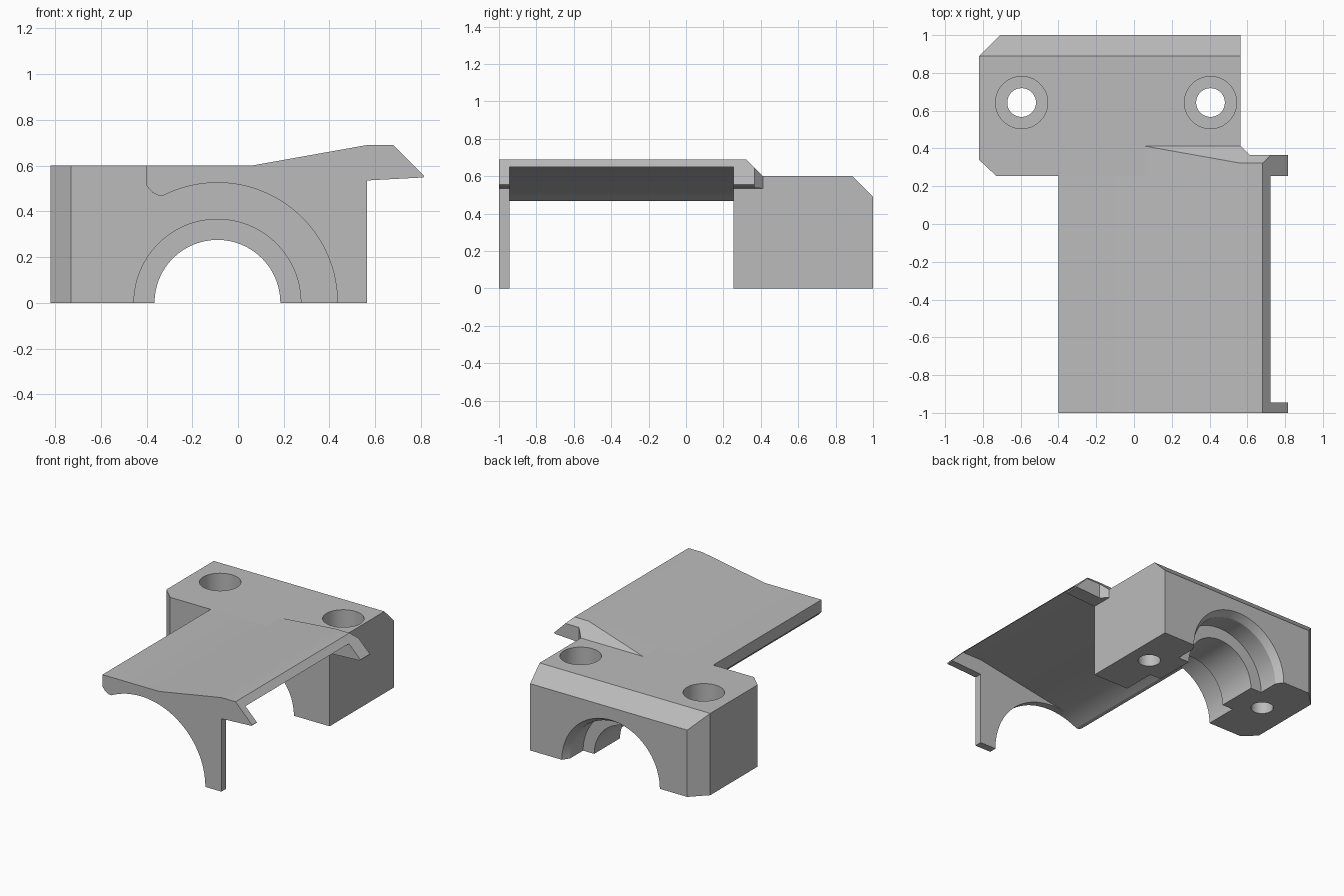
import bpy, bmesh
from math import cos, sin, pi, radians
from mathutils import Vector

cube = bpy.data.objects.get("Cube")
if cube:
    bpy.data.objects.remove(cube, do_unlink=True)

grey = bpy.data.materials.new("plain grey")
grey.use_nodes = True
grey.diffuse_color = (0.5, 0.5, 0.5, 1)
grey.node_tree.nodes["Principled BSDF"].inputs["Base Color"].default_value = (0.5, 0.5, 0.5, 1)


def finish(name, bm):
    bmesh.ops.recalc_face_normals(bm, faces=bm.faces)
    mesh = bpy.data.meshes.new(name)
    bm.to_mesh(mesh)
    bm.free()
    mesh.materials.append(grey)
    obj = bpy.data.objects.new(name, mesh)
    bpy.context.collection.objects.link(obj)
    return obj


def prism(name, points, lo, hi, axis="y", slices=()):
    """Extrude a flat outline along an axis, then trim it with (point, normal) planes."""
    def place(p, d):
        return Vector((p[0], d, p[1])) if axis == "y" else Vector((p[0], p[1], d))
    bm = bmesh.new()
    face = bm.faces.new([bm.verts.new(place(p, lo)) for p in points])
    new = bmesh.ops.extrude_face_region(bm, geom=[face])["geom"]
    shift = place((0, 0), hi - lo)
    bmesh.ops.translate(bm, vec=shift, verts=[v for v in new if isinstance(v, bmesh.types.BMVert)])
    for co, no in slices:
        geom = bm.verts[:] + bm.edges[:] + bm.faces[:]
        bmesh.ops.bisect_plane(bm, geom=geom, plane_co=co, plane_no=no, clear_outer=True)
        bmesh.ops.holes_fill(bm, edges=[e for e in bm.edges if e.is_boundary])
    return finish(name, bm)


def lathe(name, rings, centre, axis, count=96):
    """Stepped round cutter from (position, radius) rings."""
    bm = bmesh.new()
    loops = []
    for d, r in rings:
        loop = []
        for i in range(count):
            a = 2 * pi * i / count
            u, v = centre[0] + r * cos(a), centre[1] + r * sin(a)
            loop.append(bm.verts.new((u, d, v) if axis == "y" else (u, v, d)))
        loops.append(loop)
    for a, b in zip(loops, loops[1:]):
        for i in range(count):
            j = (i + 1) % count
            bm.faces.new((a[i], a[j], b[j], b[i]))
    bm.faces.new(loops[0])
    bm.faces.new(loops[-1])
    return finish(name, bm)


def cut(obj, cutter):
    mod = obj.modifiers.new("cut", "BOOLEAN")
    mod.operation, mod.solver, mod.object = "DIFFERENCE", "EXACT", cutter
    bpy.context.view_layer.objects.active = obj
    bpy.ops.object.modifier_apply(modifier=mod.name)
    bpy.data.objects.remove(cutter, do_unlink=True)


BORE_X, ARCH_R = -0.09, 0.525


def arch(start, end, count):
    angles = [radians(start + (end - start) * i / count) for i in range(count + 1)]
    return [(BORE_X + ARCH_R * cos(a), ARCH_R * sin(a)) for a in angles]


# Clamp block with bevelled left corners and sloped back edge
outline = [(-0.82, 0.34), (-0.73, 0.255), (0.565, 0.255), (0.565, 1), (-0.71, 1), (-0.82, 0.89)]
block = prism("clamp_block", outline, 0, 0.6, "z", [((0, 0.89, 0.6), (0, 1, 1))])

# Stepped shaft bore
cut(block, lathe("bore_cutter", [(0.1, 0.365), (0.5, 0.365), (0.5, 0.275), (0.8, 0.275),
                                 (0.8, 0.365), (0.95, 0.365), (1.05, 0.43)], (BORE_X, 0), "y"))

# Counterbored screw holes
for x in (-0.595, 0.405):
    cut(block, lathe("screw_cutter", [(-0.1, 0.076), (0.2, 0.076), (0.2, 0.138), (0.7, 0.138)],
                     (x, 0.643), "z"))

# Shared outlines of the cover: curled left lip and raised top
lip = [(-0.4, 0.6), (-0.4, 0.512), (-0.375, 0.483), (-0.35, 0.47)]
top = [(0.68, 0.69), (0.565, 0.69), (0.06, 0.6)]

# Thin cover plate
cover = prism("cover_plate", lip + arch(117, 100, 6) + [(0.565, 0.648), (0.722, 0.648)] + top,
              -0.945, 0.255)

# Front rib with arch, leg and hook
hook = [(0.565, 0.535), (0.81, 0.548), (0.815, 0.555)]
rib = prism("front_rib", lip + arch(117, 0, 40) + [(0.565, 0)] + hook + top, -1, -0.945)

# Rear hook, sloped at the back and narrowed beyond the block
rear = prism("rear_hook", [(0.06, 0.535)] + hook + top, 0.255, 0.412, "y",
             [((0, 0.412, 0.6), (0, 1, 1))])
cut(rear, prism("hook_cutter", [(0.565, 0.412), (0.612, 0.365), (0.95, 0.365), (0.95, 0.6),
                                (0.565, 0.6)], 0.3, 0.9, "z"))

# Smooth the round walls, keep edges crisp
bpy.ops.object.select_all(action="DESELECT")
for obj in (block, cover, rib, rear):
    obj.select_set(True)
bpy.context.view_layer.objects.active = block
bpy.ops.object.shade_smooth_by_angle(angle=radians(20))
